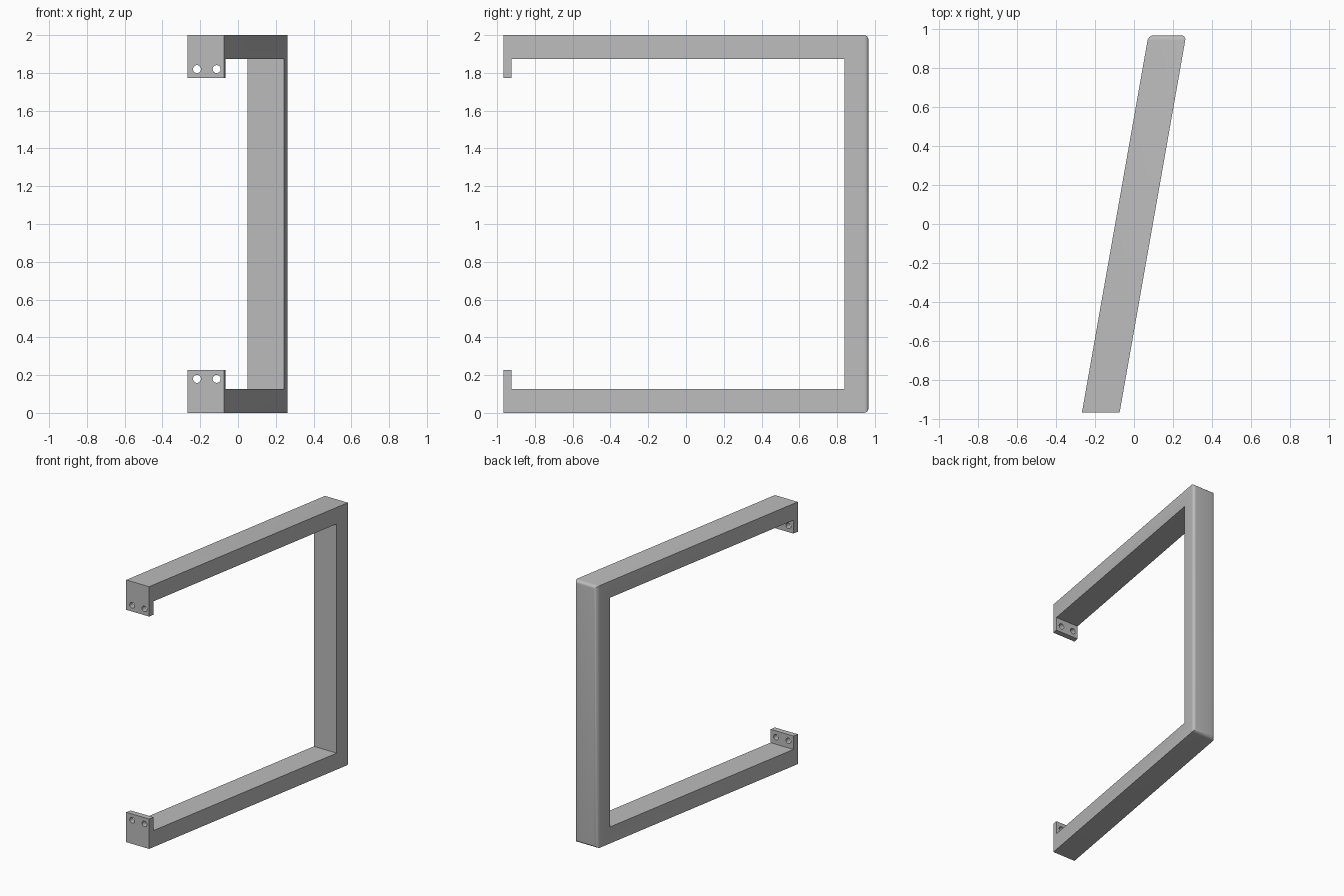
import bpy, bmesh, math
from mathutils import Vector

if "Cube" in bpy.data.objects:
    bpy.data.objects.remove(bpy.data.objects["Cube"])

SLANT = math.tan(math.radians(10))   # sideways lean per unit of depth
HALF_W, BACK, BAR = 0.0965, 0.966, 0.126
TAB_T, TAB_H = 0.042, 0.228          # mounting tab thickness and height

metal = bpy.data.materials.new("grey metal")
metal.diffuse_color = (0.5, 0.5, 0.5, 1)
metal.use_nodes = True
metal.node_tree.nodes["Principled BSDF"].inputs["Base Color"].default_value = metal.diffuse_color

# C-shaped frame with turned-in mounting tabs: lower half profile (y, z), mirrored
low = [(BACK, 0), (-BACK, 0), (-BACK, TAB_H), (-BACK + TAB_T, TAB_H),
       (-BACK + TAB_T, BAR), (BACK - BAR, BAR)]
profile = low + [(y, 2 - z) for y, z in reversed(low)]

bm = bmesh.new()
face = bm.faces.new([bm.verts.new((y * SLANT - HALF_W, y, z)) for y, z in profile])
ext = bmesh.ops.extrude_face_region(bm, geom=[face])
new = [g for g in ext["geom"] if isinstance(g, bmesh.types.BMVert)]
bmesh.ops.translate(bm, verts=new, vec=Vector((2 * HALF_W, 0, 0)))
bmesh.ops.recalc_face_normals(bm, faces=bm.faces[:])

# Rounded rim around the back face
rim = [e for e in bm.edges if all(v.co.y > BACK - 0.001 for v in e.verts)]
bmesh.ops.bevel(bm, geom=rim, offset=0.025, segments=5, profile=0.5, affect='EDGES')
mesh = bpy.data.meshes.new("handle_frame")
bm.to_mesh(mesh)
bm.free()
frame = bpy.data.objects.new("handle_frame", mesh)
bpy.context.collection.objects.link(frame)
mesh.materials.append(metal)

# Two screw holes through each tab
cutters = []
for z in (0.18, 1.82):
    for x in (-0.217, -0.113):
        bpy.ops.mesh.primitive_cylinder_add(vertices=32, radius=0.021, depth=0.2,
                                            location=(x, -BACK, z),
                                            rotation=(math.pi / 2, 0, 0))
        cutter = bpy.context.object
        cutter.name = "screw_hole_cutter"
        cutter.hide_render = True
        cutter.data.materials.append(metal)
        cutters.append(cutter)
        mod = frame.modifiers.new("screw_hole", 'BOOLEAN')
        mod.operation, mod.solver, mod.object = 'DIFFERENCE', 'EXACT', cutter

bpy.ops.object.select_all(action='DESELECT')
frame.select_set(True)
bpy.context.view_layer.objects.active = frame
for mod in list(frame.modifiers):
    bpy.ops.object.modifier_apply(modifier=mod.name)
for cutter in cutters:
    bpy.data.objects.remove(cutter)
bpy.ops.object.shade_smooth_by_angle(angle=math.radians(30))
